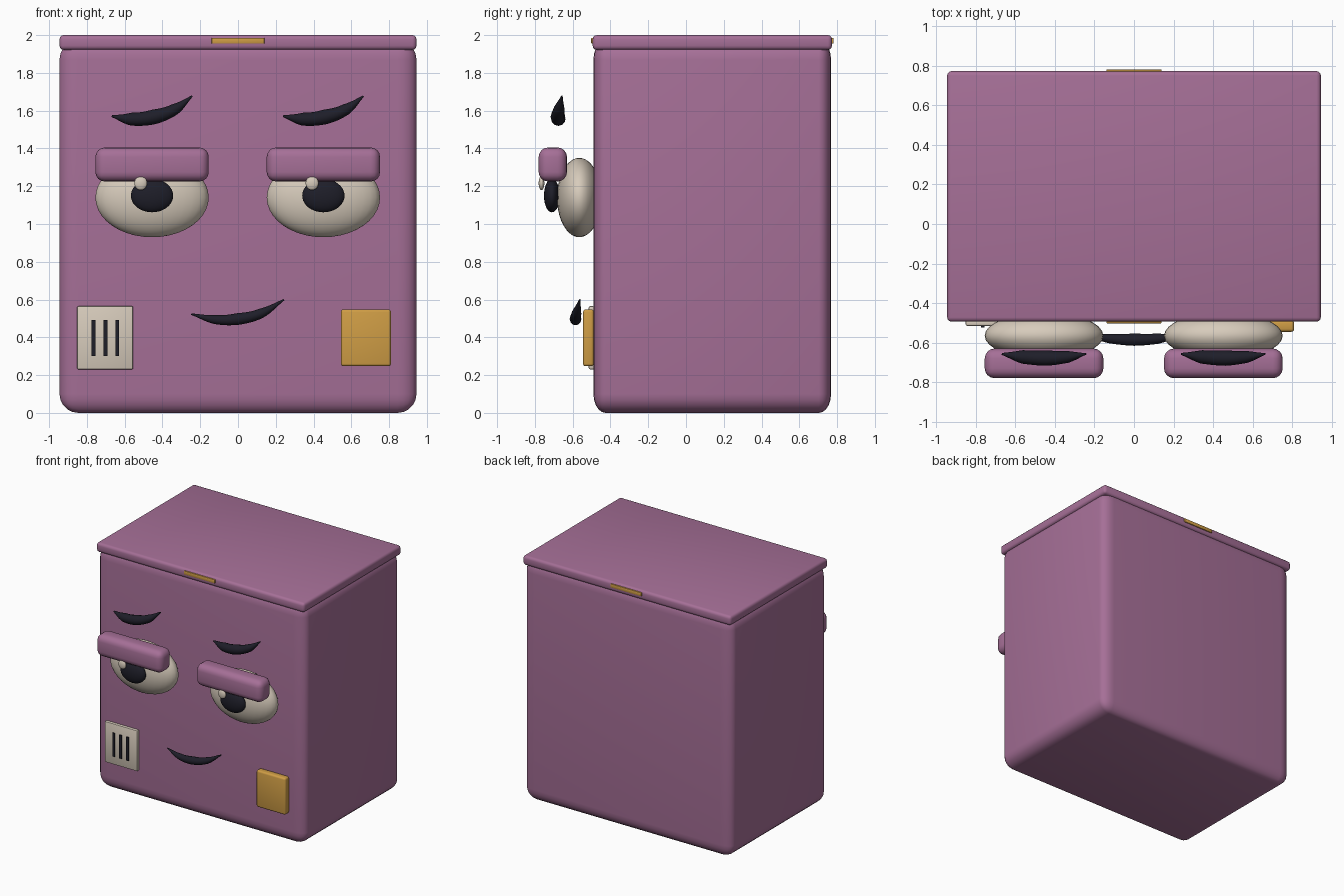
import bpy
import bmesh
from mathutils import Matrix, Vector

if "Cube" in bpy.data.objects:
    bpy.data.objects.remove(bpy.data.objects["Cube"], do_unlink=True)


def material(name, rgb):
    m = bpy.data.materials.new(name)
    m.use_nodes = True
    color = (*rgb, 1.0)
    m.diffuse_color = color
    m.node_tree.nodes["Principled BSDF"].inputs["Base Color"].default_value = color
    return m


MAUVE = material("mauve", (0.38, 0.16, 0.31))
CREAM = material("cream", (0.68, 0.60, 0.50))
GOLD = material("gold", (0.63, 0.34, 0.06))
INK = material("ink", (0.013, 0.013, 0.022))


def finish(obj, mat):
    obj.data.materials.clear()
    obj.data.materials.append(mat)
    bpy.ops.object.select_all(action="DESELECT")
    obj.select_set(True)
    bpy.context.view_layer.objects.active = obj
    bpy.ops.object.shade_smooth_by_angle(angle=0.7)
    return obj


def add_mesh(name, bm, mat):
    mesh = bpy.data.meshes.new(name)
    bm.to_mesh(mesh)
    bm.free()
    obj = bpy.data.objects.new(name, mesh)
    bpy.context.collection.objects.link(obj)
    return finish(obj, mat)


def box(name, xs, ys, zs, mat, radius=0.0, segments=4, stretch=(1, 1, 1)):
    """Rounded box between limits; stretch makes the rounding uneven per axis."""
    spans = (xs, ys, zs)
    size = Vector([(b - a) / s for (a, b), s in zip(spans, stretch)])
    centre = Vector([(a + b) / 2 for a, b in spans])
    bm = bmesh.new()
    bmesh.ops.create_cube(bm, size=1, matrix=Matrix.Diagonal((*size, 1)))
    if radius:
        bmesh.ops.bevel(bm, geom=bm.edges[:], offset=radius, segments=segments,
                        profile=0.5, affect="EDGES")
    bmesh.ops.transform(bm, verts=bm.verts[:],
                        matrix=Matrix.Translation(centre) @ Matrix.Diagonal((*stretch, 1)))
    return add_mesh(name, bm, mat)


def ellipsoid(name, centre, radii, mat):
    bm = bmesh.new()
    bmesh.ops.create_uvsphere(bm, u_segments=32, v_segments=20, radius=1,
                              matrix=Matrix.Translation(centre) @ Matrix.Diagonal((*radii, 1)))
    return add_mesh(name, bm, mat)


def tapered_stroke(name, points, offset, mat):
    """Tube through (x, y, z, radius) points, thin at both ends."""
    curve = bpy.data.curves.new(name, "CURVE")
    curve.dimensions = "3D"
    curve.bevel_depth = 1.0
    curve.bevel_resolution = 4
    curve.use_fill_caps = True
    spline = curve.splines.new("BEZIER")
    spline.resolution_u = 8
    spline.bezier_points.add(len(points) - 1)
    for p, (x, y, z, r) in zip(spline.bezier_points, points):
        p.co = (x + offset, y, z)
        p.radius = r
        p.handle_left_type = p.handle_right_type = "AUTO"
    obj = bpy.data.objects.new(name, curve)
    bpy.context.collection.objects.link(obj)
    bpy.ops.object.select_all(action="DESELECT")
    obj.select_set(True)
    bpy.context.view_layer.objects.active = obj
    bpy.ops.object.convert(target="MESH")
    return finish(bpy.context.object, mat)


# Bin body and lid
box("body", (-0.945, 0.945), (-0.49, 0.768), (0, 1.97), MAUVE, 0.1, 5, (1, 0.65, 1))
box("lid", (-0.945, 0.945), (-0.494, 0.773), (1.922, 2.0), MAUVE, 0.022, 3)

# Gold tabs on the lid's front and back edges
box("lid_tab_front", (-0.14, 0.14), (-0.502, -0.48), (1.955, 1.985), GOLD, 0.004, 2)
box("lid_tab_back", (-0.14, 0.14), (0.76, 0.781), (1.955, 1.985), GOLD, 0.004, 2)

# Eyes with heavy lids and brows, both tilted the same way
BROW = [(-0.213, -0.657, 1.571, 0.005), (-0.11, -0.672, 1.555, 0.034),
        (0.01, -0.678, 1.567, 0.039), (0.12, -0.672, 1.607, 0.030),
        (0.212, -0.657, 1.677, 0.004)]
for side, cx in (("right", -0.455), ("left", 0.452)):
    ellipsoid(side + "_eye", (cx, -0.565, 1.14), (0.30, 0.118, 0.21), CREAM)
    ellipsoid(side + "_pupil", (cx, -0.71, 1.15), (0.112, 0.042, 0.088), INK)
    ellipsoid(side + "_glint", (cx - 0.06, -0.765, 1.216), (0.034, 0.015, 0.037), CREAM)
    box(side + "_eyelid", (cx - 0.30, cx + 0.30), (-0.78, -0.63), (1.225, 1.405), MAUVE, 0.05)
    tapered_stroke(side + "_brow", BROW, cx, INK)

# Crooked smile
MOUTH = [(-0.247, -0.562, 0.523, 0.004), (-0.12, -0.58, 0.494, 0.024),
         (0.0, -0.585, 0.497, 0.031), (0.12, -0.58, 0.526, 0.026),
         (0.243, -0.562, 0.599, 0.004)]
tapered_stroke("mouth", MOUTH, 0, INK)

# Vent plate with three slits
box("vent_plate", (-0.852, -0.555), (-0.515, -0.485), (0.23, 0.565), CREAM, 0.008, 2)
for i in range(3):
    x = -0.765 + 0.063 * i
    box(f"vent_slit_{i + 1}", (x - 0.01, x + 0.01), (-0.524, -0.515), (0.30, 0.493), INK)

# Gold panel
box("gold_panel", (0.545, 0.81), (-0.545, -0.488), (0.247, 0.548), GOLD, 0.014, 3)
